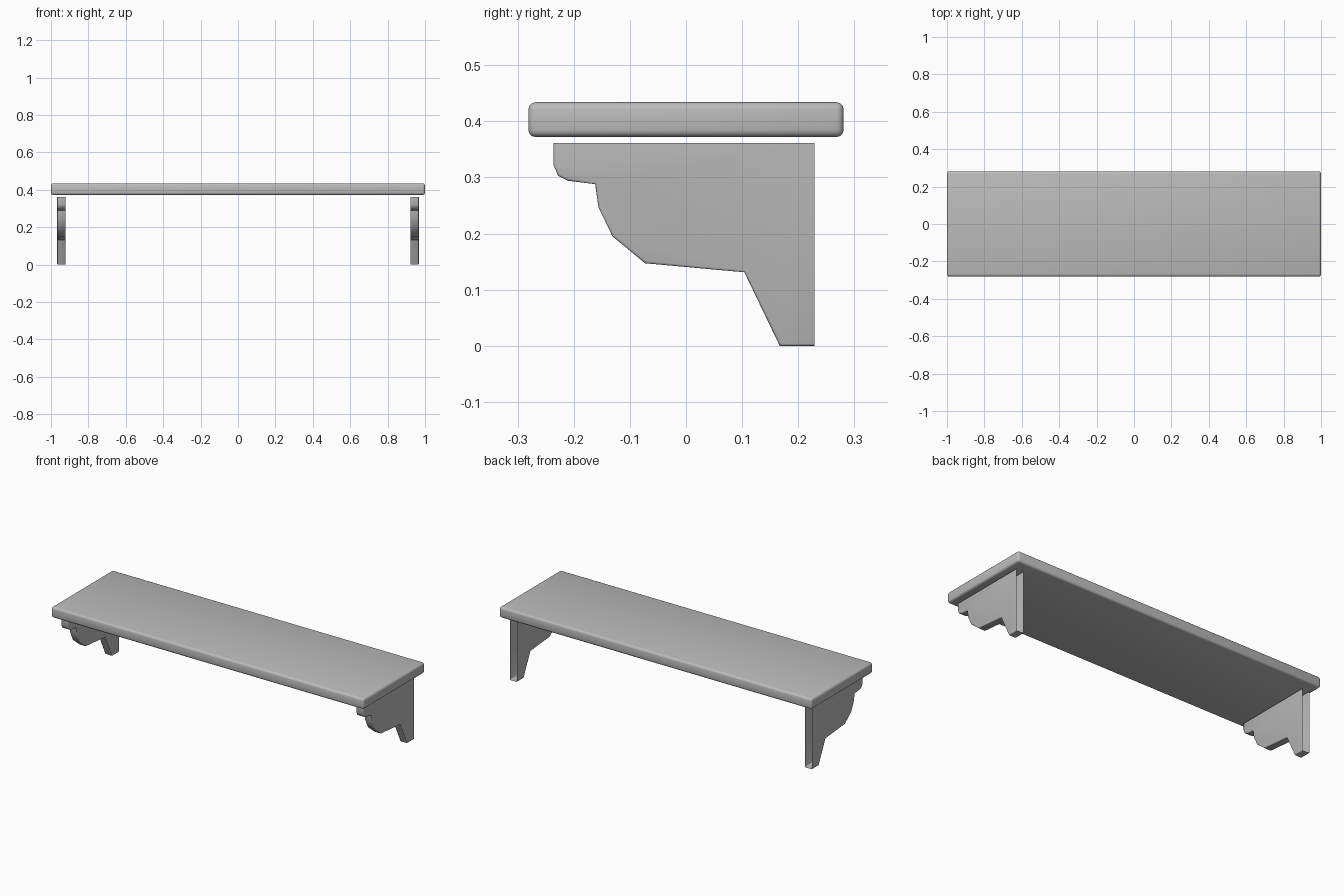
import bpy
import bmesh

cube = bpy.data.objects.get("Cube")
if cube:
    bpy.data.objects.remove(cube, do_unlink=True)

grey = bpy.data.materials.new("plain_grey")
grey.use_nodes = True
colour = (0.5, 0.5, 0.5, 1)
grey.diffuse_color = colour
grey.node_tree.nodes["Principled BSDF"].inputs["Base Color"].default_value = colour


def finish(bm, name):
    mesh = bpy.data.meshes.new(name)
    bm.to_mesh(mesh)
    bm.free()
    mesh.materials.append(grey)
    mesh.shade_smooth()
    obj = bpy.data.objects.new(name, mesh)
    bpy.context.collection.objects.link(obj)
    return obj


# Shelf board with rounded edges
bm = bmesh.new()
bmesh.ops.create_cube(bm, size=1)
bmesh.ops.scale(bm, vec=(2, 0.562, 0.062), verts=bm.verts)
bmesh.ops.translate(bm, vec=(0, 0, 0.403), verts=bm.verts)
bmesh.ops.bevel(bm, geom=bm.edges[:], offset=0.013, segments=3,
                profile=0.5, affect='EDGES')
finish(bm, "shelf_board")

# Scalloped bracket outline (y, z), from the top front round to the top back
OUTLINE = [(-0.236, 0.361), (-0.236, 0.322), (-0.228, 0.303), (-0.21, 0.294),
           (-0.162, 0.288), (-0.156, 0.247), (-0.131, 0.195), (-0.073, 0.147),
           (0.104, 0.131), (0.167, 0), (0.229, 0), (0.229, 0.361)]
HALF = 0.023


def bracket(name, x):
    bm = bmesh.new()
    sides = [[bm.verts.new((x + s * HALF, y, z)) for y, z in OUTLINE]
             for s in (-1, 1)]
    a, b = sides
    bm.faces.new(a)
    bm.faces.new(b[::-1])
    # Shaped rim only: the back and top stay open
    for i in range(len(OUTLINE) - 2):
        bm.faces.new((a[i], b[i], b[i + 1], a[i + 1]))
    bmesh.ops.recalc_face_normals(bm, faces=bm.faces)
    # Round the two long rims
    rims = [e for e in bm.edges if len(e.link_faces) == 2
            and abs(e.verts[0].co.x - e.verts[1].co.x) < HALF]
    bmesh.ops.bevel(bm, geom=rims, offset=0.004, segments=2,
                    profile=0.5, affect='EDGES')
    # Keep the corners of the outline crisp
    obj = finish(bm, name)
    bpy.ops.object.select_all(action='DESELECT')
    obj.select_set(True)
    bpy.context.view_layer.objects.active = obj
    bpy.ops.object.shade_smooth_by_angle(angle=0.8)


for label, x in (("left_bracket", 0.944), ("right_bracket", -0.944)):
    bracket(label, x)
